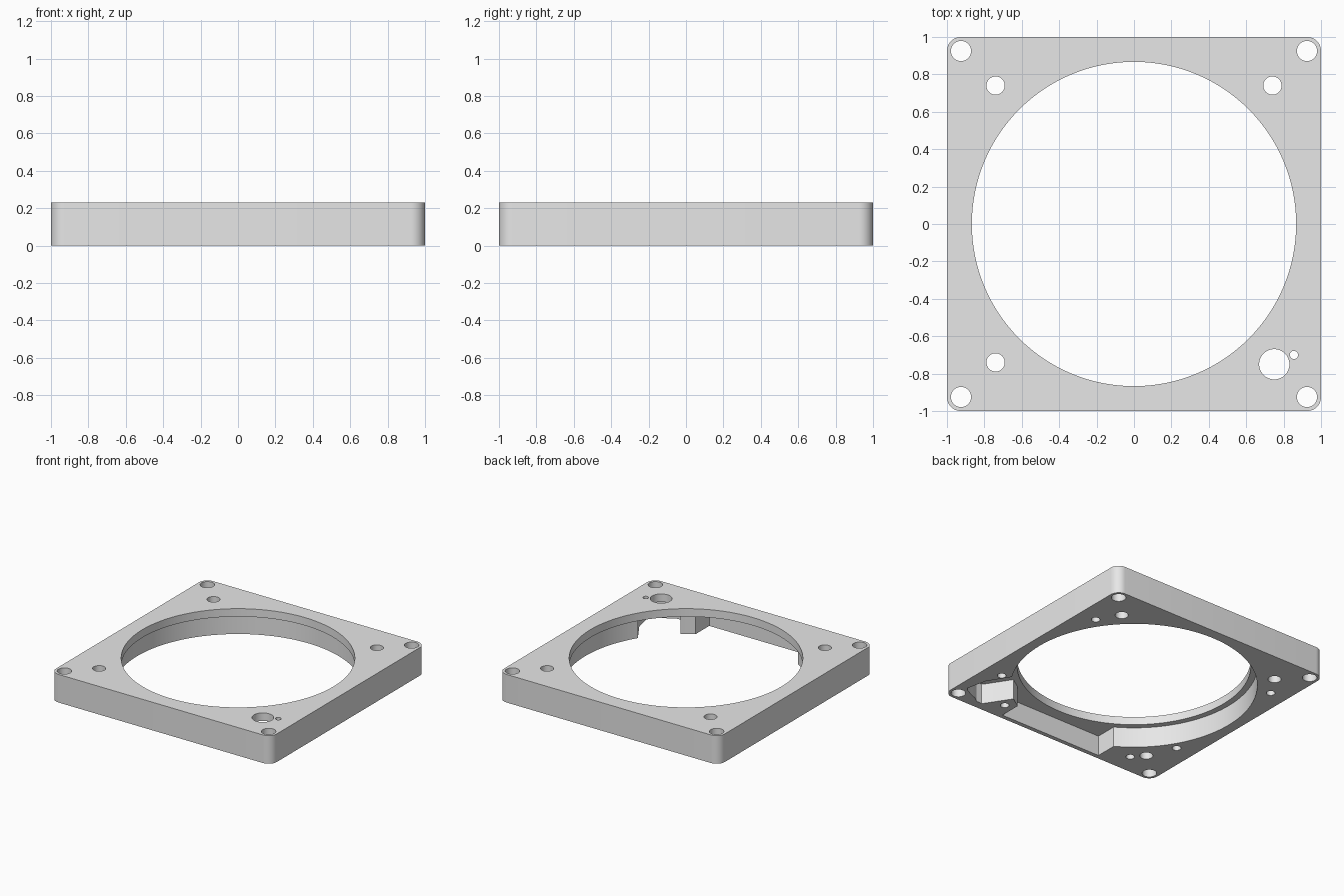
import bpy, bmesh, math

if "Cube" in bpy.data.objects:
    bpy.data.objects.remove(bpy.data.objects["Cube"])

HEIGHT = 0.23       # full plate thickness
LEDGE = 0.165       # ceiling of the recess under the top lip
BORE = 0.867        # opening in the top lip
RECESS = 0.915      # wider bore below the lip

grey = bpy.data.materials.new("light_grey")
grey.diffuse_color = (0.8, 0.8, 0.8, 1)
grey.use_nodes = True
grey.node_tree.nodes["Principled BSDF"].inputs["Base Color"].default_value = grey.diffuse_color


def arc(cx, cy, r, a0, a1, n):
    """Points on an arc, angles in degrees, both ends included."""
    return [(cx + r * math.cos(math.radians(a0 + (a1 - a0) * i / n)),
             cy + r * math.sin(math.radians(a0 + (a1 - a0) * i / n))) for i in range(n + 1)]


def circle(cx, cy, r, n):
    return arc(cx, cy, r, 0, 360, n)[:-1]


def prisms(name, items):
    """One object made of upright prisms: (outline, z_low, z_high)."""
    bm = bmesh.new()
    for outline, z0, z1 in items:
        low = [bm.verts.new((x, y, z0)) for x, y in outline]
        high = [bm.verts.new((x, y, z1)) for x, y in outline]
        bm.faces.new(low[::-1])
        bm.faces.new(high)
        n = len(outline)
        for i in range(n):
            j = (i + 1) % n
            bm.faces.new((low[i], low[j], high[j], high[i]))
    bmesh.ops.recalc_face_normals(bm, faces=bm.faces)
    mesh = bpy.data.meshes.new(name)
    bm.to_mesh(mesh)
    bm.free()
    mesh.materials.append(grey)
    obj = bpy.data.objects.new(name, mesh)
    bpy.context.collection.objects.link(obj)
    return obj


# Square plate with rounded corners
R = 0.075
E = 1 - R
outline = []
for k, (sx, sy) in enumerate([(1, 1), (-1, 1), (-1, -1), (1, -1)]):
    outline += arc(sx * E, sy * E, R, 90 * k, 90 * k + 90, 10)
plate = prisms("mounting_plate", [(outline, 0, HEIGHT)])

# Recess outline: round bore, front notch, and corner pocket
W = 0.465
notch_angle = math.degrees(math.acos(W / RECESS))
recess_outline = arc(0, 0, RECESS, -32, 180 + notch_angle, 110)
recess_outline += [(-W, -0.965), (W, -0.965)]
recess_outline += arc(0, 0, RECESS, -notch_angle, -52.5, 4)
recess_outline += [(0.68, -0.915), (0.695, -0.932), (0.745, -0.93), (0.785, -0.90),
                   (0.83, -0.882), (0.90, -0.85), (0.92, -0.825), (0.885, -0.66)]
recess = prisms("recess_cutter", [(recess_outline, -0.1, LEDGE)])

# Opening through the top lip
bore = prisms("bore_cutter", [(circle(0, 0, BORE, 128), 0.1, 0.4)])

# Corner holes, inner screw holes, cable hole with pin hole, blind holes below
holes = []
for sx in (-1, 1):
    for sy in (-1, 1):
        holes.append((circle(sx * 0.925, sy * 0.925, 0.054, 32), -0.1, 0.4))
        if (sx, sy) != (1, -1):
            holes.append((circle(sx * 0.74, sy * 0.74, 0.049, 32), -0.1, 0.4))
holes.append((circle(0.75, -0.75, 0.081, 40), 0.1, 0.4))
holes.append((circle(0.855, -0.70, 0.022, 20), 0.1, 0.4))
for x, y in [(0.845, 0.565), (-0.85, 0.565), (-0.84, -0.51),
             (-0.66, -0.83), (0.845, -0.52), (0.545, -0.843)]:
    holes.append((circle(x, y, 0.033, 24), -0.1, 0.13))
hole_cutter = prisms("hole_cutter", holes)

# Cut everything out, then drop the cutters
cutters = [recess, bore, hole_cutter]
for cutter in cutters:
    cutter.hide_render = True
    mod = plate.modifiers.new(cutter.name, 'BOOLEAN')
    mod.operation = 'DIFFERENCE'
    mod.solver = 'EXACT'
    mod.object = cutter
bpy.context.view_layer.update()
result = bpy.data.meshes.new_from_object(plate.evaluated_get(bpy.context.evaluated_depsgraph_get()))
plate.modifiers.clear()
plate.data = result
for cutter in cutters:
    bpy.data.objects.remove(cutter)

# Smooth the round walls, keep the rims sharp
bpy.ops.object.select_all(action='DESELECT')
plate.select_set(True)
bpy.context.view_layer.objects.active = plate
bpy.ops.object.shade_smooth_by_angle(angle=math.radians(30))
